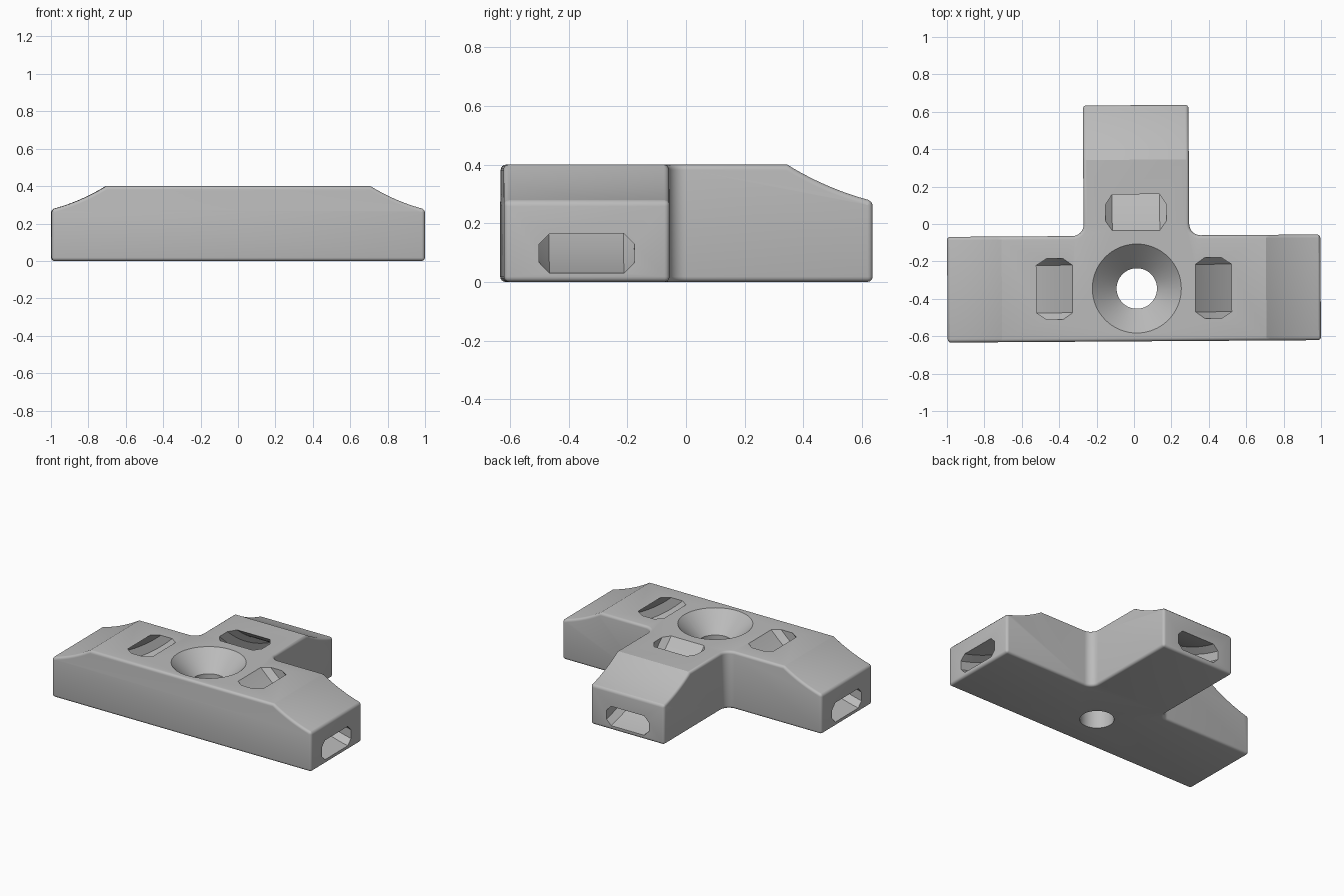
import bpy, bmesh
from math import sin, cos, pi, radians
from mathutils import Matrix, Vector

if "Cube" in bpy.data.objects:
    bpy.data.objects.remove(bpy.data.objects["Cube"])

HEIGHT = 0.4
HALF = 0.2825          # half width of every arm
SIDE, STEM = 0.998, 0.98   # arm lengths from the screw hole line
SHIFT = 0.015          # sideways offset of stem and hole
ARC_OUT, ARC_Z = 0.26, 1.29  # shared centre of slope and strap channel


def make_object(name, bm):
    bmesh.ops.recalc_face_normals(bm, faces=bm.faces)
    mesh = bpy.data.meshes.new(name)
    bm.to_mesh(mesh)
    bm.free()
    ob = bpy.data.objects.new(name, mesh)
    bpy.context.collection.objects.link(ob)
    return ob


def loft(name, rings):
    """Closed solid through a list of equal-sized point rings."""
    bm = bmesh.new()
    loops = [[bm.verts.new(p) for p in ring] for ring in rings]
    n = len(loops[0])
    for a, b in zip(loops, loops[1:]):
        for i in range(n):
            j = (i + 1) % n
            bm.faces.new((a[i], a[j], b[j], b[i]))
    bm.faces.new(loops[0])
    bm.faces.new(loops[-1])
    return make_object(name, bm)


def arc_cutter(name, section, start, end, steps, length, place):
    """Sweep a (radius, across) section about the arc centre of an arm."""
    rings = []
    for k in range(steps + 1):
        a = start + (end - start) * k / steps
        rings.append([place @ Vector((length + ARC_OUT - r * sin(a), w, ARC_Z - r * cos(a)))
                      for r, w in section])
    ob = loft(name, rings)
    ob.hide_render = True
    return ob


# T-shaped outline with rounded inner corners
def inner_corner(side):
    r = 0.06
    c = Vector((SHIFT + side * (HALF + r), HALF + r))
    return [(c.x - side * r * sin(t), c.y - r * cos(t))
            for t in (k * pi / 16 for k in range(9))]


outline = [(-SIDE, -HALF), (SIDE, -HALF), (SIDE, HALF)]
outline += inner_corner(1)
outline += [(SHIFT + HALF, STEM), (SHIFT - HALF, STEM)]
outline += inner_corner(-1)[::-1]
outline += [(-SIDE, HALF)]
body = loft("mount_body", [[(x, y, z) for x, y in outline] for z in (0, HEIGHT)])

# Cutters for the sloped ends and curved strap channels of the three arms
r0, r1, w, c = 1.155, 1.287, 0.163, 0.036
channel = [(r0, c - w), (r0, w - c), (r0 + c, w), (r1 - c, w),
           (r1, w - c), (r1, c - w), (r1 - c, -w), (r0 + c, -w)]
slope = [(0.7, -0.4), (0.7, 0.4), (1.047, 0.4), (1.047, -0.4)]
arms = [("left", SIDE, Matrix()),
        ("right", SIDE, Matrix.Rotation(pi, 4, "Z")),
        ("back", STEM, Matrix.Translation((SHIFT - 0.002, 0, 0)) @ Matrix.Rotation(pi / 2, 4, "Z"))]
slopes = [arc_cutter(n + "_slope_cutter", slope, 0.1, 0.75, 24, l, m) for n, l, m in arms]
channels = [arc_cutter(n + "_channel_cutter", channel, 0.12, 0.92, 28, l, m) for n, l, m in arms]

# Countersunk screw hole cutter
profile = [(0.108, -0.1), (0.108, 0.27), (0.238, HEIGHT), (0.288, 0.45)]
hole = loft("screw_hole_cutter",
            [[(SHIFT + r * cos(2 * pi * k / 64), r * sin(2 * pi * k / 64), z) for k in range(64)]
             for r, z in profile])
hole.hide_render = True


def cut(cutter):
    mod = body.modifiers.new(cutter.name, "BOOLEAN")
    mod.operation = "DIFFERENCE"
    mod.solver = "EXACT"
    mod.object = cutter


# Slopes first, then softened edges, then the openings
for ob in slopes:
    cut(ob)
bevel = body.modifiers.new("soft_edges", "BEVEL")
bevel.width = 0.018
bevel.segments = 4
bevel.limit_method = "ANGLE"
bevel.angle_limit = radians(40)
bevel.use_clamp_overlap = False
for ob in channels + [hole]:
    cut(ob)

bpy.ops.object.select_all(action="DESELECT")
body.select_set(True)
bpy.context.view_layer.objects.active = body
for mod in list(body.modifiers):
    bpy.ops.object.modifier_apply(modifier=mod.name)
for ob in slopes + channels + [hole]:
    bpy.data.objects.remove(ob)

# Plain grey plastic
grey = bpy.data.materials.new("grey_plastic")
grey.use_nodes = True
colour = (0.5, 0.5, 0.5, 1)
grey.diffuse_color = colour
grey.node_tree.nodes["Principled BSDF"].inputs["Base Color"].default_value = colour
body.data.materials.clear()
body.data.materials.append(grey)
bpy.ops.object.shade_smooth_by_angle(angle=radians(28))

# Final placement, with the slight turn of the part
body.location = (0, -0.345, 0)
body.rotation_euler.z = 0.0065
